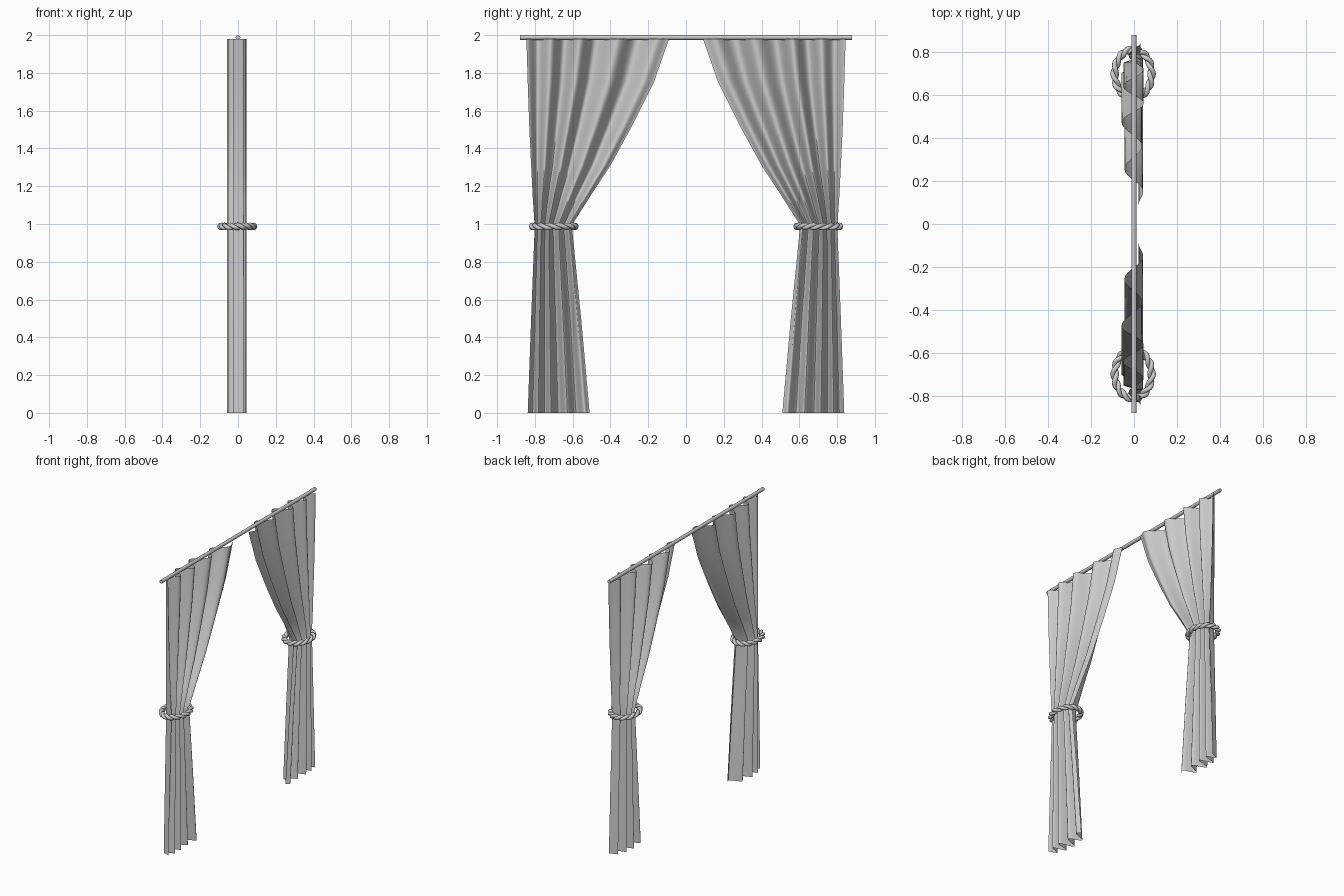
import bpy, bmesh, math

if "Cube" in bpy.data.objects:
    bpy.data.objects.remove(bpy.data.objects["Cube"])


def smooth(obj, angle=40):
    bpy.ops.object.select_all(action='DESELECT')
    obj.select_set(True)
    bpy.context.view_layer.objects.active = obj
    bpy.ops.object.shade_smooth_by_angle(angle=math.radians(angle))


# Curtain rod
bpy.ops.mesh.primitive_cylinder_add(vertices=16, radius=0.0125, depth=1.76,
                                    location=(0, 0, 1.9875),
                                    rotation=(math.pi / 2, 0, 0))
rod = bpy.context.object
rod.name = "curtain_rod"
smooth(rod)

# Pleat crests (position across panel, depth) and drape rows (z, inner y, outer y)
PLEATS = [(0, 0.022), (0.08, 0.043), (0.22, -0.045), (0.36, 0.038),
          (0.51, -0.058), (0.625, 0.045), (0.73, -0.05), (0.83, 0.042),
          (0.92, -0.025), (1.0, 0.03)]
ROWS = [(1.98, 0.09, 0.845), (1.75, 0.17, 0.838), (1.52, 0.285, 0.83),
        (1.31, 0.40, 0.82), (1.15, 0.505, 0.812), (1.0, 0.60, 0.802),
        (0.96, 0.601, 0.802), (0.5, 0.555, 0.82), (0, 0.51, 0.838)]
STEPS = 8


def pleat_line():
    pts = []
    for (u0, x0), (u1, x1) in zip(PLEATS, PLEATS[1:]):
        for k in range(STEPS):
            t = k / STEPS
            blend = (1 - math.cos(math.pi * t)) / 2
            pts.append((u0 + (u1 - u0) * t, x0 + (x1 - x0) * blend))
    return pts + [PLEATS[-1]]


def curtain(name, side):
    bm = bmesh.new()
    grid = [[bm.verts.new((x, side * (yi + (yo - yi) * u), z))
             for u, x in pleat_line()] for z, yi, yo in ROWS]
    for a, b in zip(grid, grid[1:]):
        for i in range(len(a) - 1):
            quad = (a[i], b[i], b[i + 1], a[i + 1])
            bm.faces.new(quad if side > 0 else quad[::-1])
    mesh = bpy.data.meshes.new(name)
    bm.to_mesh(mesh)
    bm.free()
    obj = bpy.data.objects.new(name, mesh)
    bpy.context.collection.objects.link(obj)
    smooth(obj, 60)


# Twisted rope tieback made of two interwound closed strands
def tieback(name, side, twists=7, n=112):
    curve = bpy.data.curves.new(name, 'CURVE')
    curve.dimensions = '3D'
    curve.bevel_depth = 0.0115
    curve.bevel_resolution = 2
    for strand in range(2):
        sp = curve.splines.new('POLY')
        sp.points.add(n - 1)
        sp.use_cyclic_u = True
        for i in range(n):
            a = 2 * math.pi * i / n
            w = twists * a + strand * math.pi
            r = 0.0085 * math.cos(w)
            sp.points[i].co = ((0.086 + r) * math.cos(a) - 0.004,
                               side * (0.70 + (0.113 + r) * math.sin(a)),
                               0.987 + 0.0085 * math.sin(w), 1)
        sp.use_smooth = True
    obj = bpy.data.objects.new(name, curve)
    bpy.context.collection.objects.link(obj)


for label, side in (("left", -1), ("right", 1)):
    curtain(label + "_curtain", side)
    tieback(label + "_tieback_rope", side)
